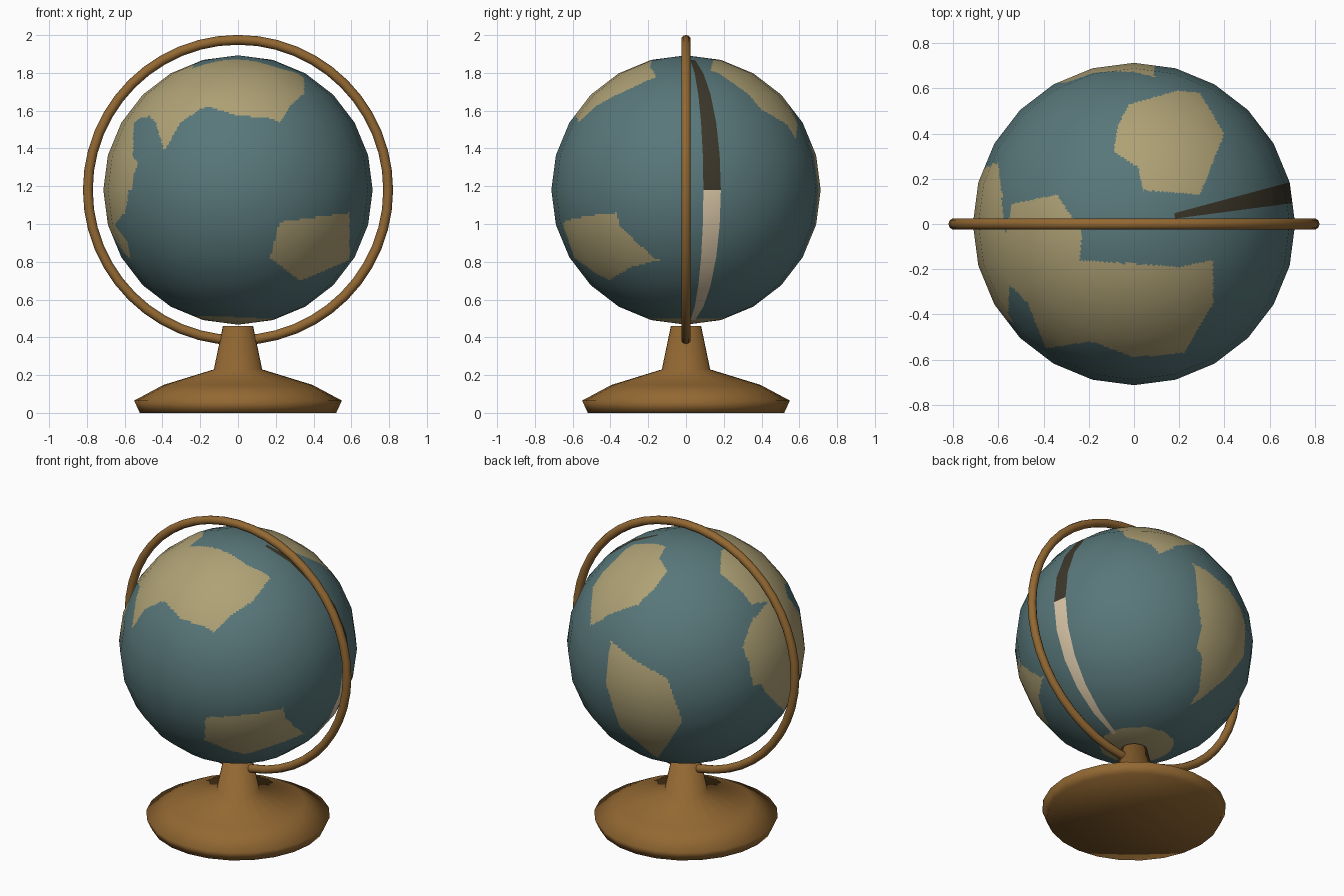
import bpy, bmesh, math
from mathutils import Vector

if "Cube" in bpy.data.objects:
    bpy.data.objects.remove(bpy.data.objects["Cube"])

R, CZ = 0.713, 1.18           # globe radius and centre height
SEG, RINGS, SUB = 24, 12, 16  # low-poly globe facets, and cells per facet for painting


def material(name, r, g, b):
    m = bpy.data.materials.new(name)
    m.diffuse_color = (r, g, b, 1)
    m.use_nodes = True
    m.node_tree.nodes["Principled BSDF"].inputs["Base Color"].default_value = m.diffuse_color
    return m


wood = material("brown wood", .29, .138, .032)
ocean = material("ocean blue", .098, .185, .195)
land = material("land tan", .43, .36, .18)
dark = material("dark label", .045, .038, .023)
cream = material("cream label", .70, .57, .39)


def add_object(name, mesh, *mats):
    ob = bpy.data.objects.new(name, mesh)
    bpy.context.collection.objects.link(ob)
    for m in mats:
        mesh.materials.append(m)
    for p in mesh.polygons:
        p.use_smooth = True
    return ob


def view(azimuth, elevation):
    """Right, up and toward-viewer directions; azimuth 0 looks from the front."""
    a, e = math.radians(azimuth), math.radians(elevation)
    ahead = Vector((-math.sin(a), math.cos(a), 0))
    z = Vector((0, 0, 1))
    return (ahead.cross(z), ahead * math.sin(e) + z * math.cos(e),
            z * math.sin(e) - ahead * math.cos(e))


FRONT, TOP, BACK_LEFT = view(0, 0), view(0, 90), view(215, 22)

# Land outlines, each drawn flat in one view and projected on the globe
north = [(-.54, .09), (-.34, .13), (-.23, -.04), (-.24, -.16), (.2, -.19), (.35, -.16),
         (.35, -.35), (.22, -.57), (0, -.59), (-.19, -.52), (-.39, -.55), (-.47, -.35),
         (-.55, -.27), (-.56, -.44), (-.8, -.6), (-.8, .2), (-.6, .27), (-.57, -.05)]
left_lobe = [(.4, .19), (.35, -.02), (.48, -.27), (.6, -.4), (.71, -.09), (.71, .12), (.65, .22)]
back_right = [(-.02, .53), (.19, .59), (.29, .58), (.4, .4), (.29, .13), (.04, .15),
              (.02, .25), (-.09, .32), (-.07, .44)]
back = [(-.45, .05), (-.32, -.05), (-.11, -.17), (-.02, -.43), (-.17, -.67), (-.4, -.47),
        (-.48, -.2)]
front_right = [(.22, -.17), (.59, -.12), (.59, -.37), (.33, -.48), (.17, -.36)]
LANDS = [(TOP, north), (BACK_LEFT, left_lobe), (TOP, back_right), (BACK_LEFT, back),
         (FRONT, front_right)]


def inside(u, v, poly):
    hit = False
    x0, y0 = poly[-1]
    for x1, y1 in poly:
        if (y0 > v) != (y1 > v) and u < x0 + (v - y0) * (x1 - x0) / (y1 - y0):
            hit = not hit
        x0, y0 = x1, y1
    return hit


def is_land(c):
    if c.z < 0 and math.hypot(c.x + .02, c.y) < .22:   # round polar land
        return True
    return any(c.dot(toward) > 0 and inside(c.dot(right), c.dot(up), poly)
               for (right, up, toward), poly in LANDS)


def facet_circle(k, n):
    """Point k on an n-sided polygon, with SUB steps along each straight side."""
    i, t = divmod(k, SUB)
    t /= SUB
    a, b = 2 * math.pi * i / n, 2 * math.pi * (i + 1) / n
    return (math.cos(a) * (1 - t) + math.cos(b) * t, math.sin(a) * (1 - t) + math.sin(b) * t)


# Globe: flat 24 x 12 facets, finely divided so the land can be coloured
cols, rows = SEG * SUB, RINGS * SUB
around = [facet_circle(k, SEG) for k in range(cols)]
verts = [(0, 0, R)]
for i in range(1, rows):
    z, r = facet_circle(i, RINGS * 2)
    verts += [(R * r * x, R * r * y, R * z) for x, y in around]
verts.append((0, 0, -R))


def vid(i, k):
    return 0 if i == 0 else len(verts) - 1 if i == rows else 1 + (i - 1) * cols + k % cols


faces, mats = [], []
for i in range(rows):
    for k in range(cols):
        f = list(dict.fromkeys((vid(i, k), vid(i + 1, k), vid(i + 1, k + 1), vid(i, k + 1))))
        faces.append(f)
        c = sum((Vector(verts[n]) for n in f), Vector()) / len(f)
        if SUB // 2 <= k < SUB and SUB <= i < rows - SUB:   # label strip
            mats.append(2 if c.z > 0 else 3)
        else:
            mats.append(1 if is_land(c) else 0)
mesh = bpy.data.meshes.new("globe")
mesh.from_pydata(verts, [], faces)
globe = add_object("globe", mesh, ocean, land, dark, cream)
mesh.polygons.foreach_set("material_index", mats)
mesh.normals_split_custom_set_from_vertices([Vector(v).normalized() for v in verts])
globe.location.z = CZ

# Full ring around the globe
bpy.ops.mesh.primitive_torus_add(major_radius=.795, minor_radius=.026, major_segments=48,
                                 minor_segments=10, location=(0, 0, CZ),
                                 rotation=(math.pi / 2, 0, 0))
ring = bpy.context.object
ring.name = "meridian_ring"
ring.data.materials.append(wood)
bpy.ops.object.shade_smooth()

# Stand: turned profile of foot and stem
profile = [(0, 0), (.52, 0), (.55, .065), (.395, .148), (.128, .23), (.08, .46), (0, .46)]
bm = bmesh.new()
pts = [bm.verts.new((r, 0, z)) for r, z in profile]
edges = [bm.edges.new(p) for p in zip(pts, pts[1:])]
bmesh.ops.spin(bm, geom=pts + edges, cent=(0, 0, 0), axis=(0, 0, 1),
               angle=2 * math.pi, steps=24, use_duplicate=False)
bmesh.ops.remove_doubles(bm, verts=bm.verts, dist=1e-4)
bmesh.ops.recalc_face_normals(bm, faces=bm.faces)
mesh = bpy.data.meshes.new("stand")
bm.to_mesh(mesh)
bm.free()
add_object("stand", mesh, wood)
